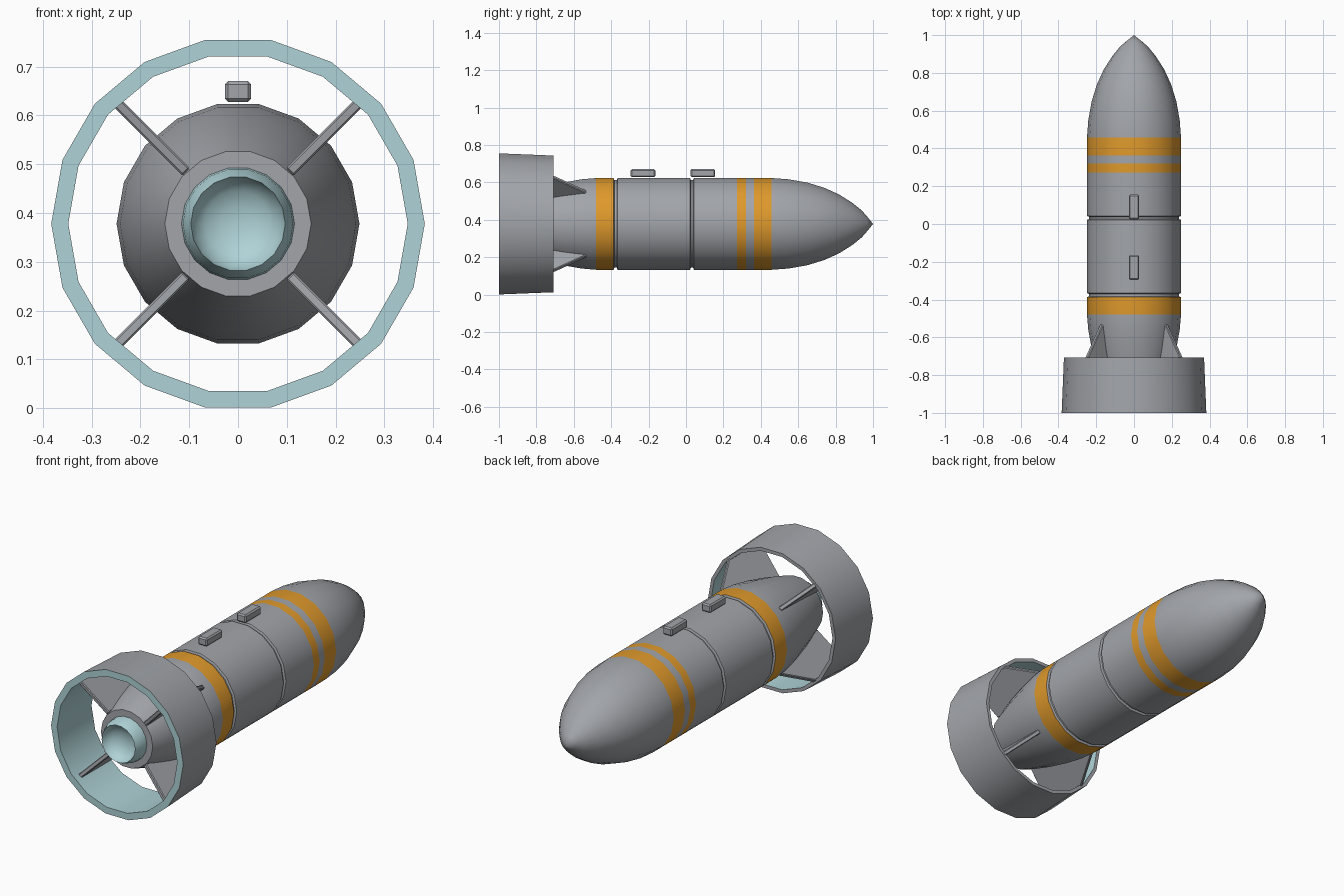
import bpy, bmesh, math
from mathutils import Vector, Matrix

if "Cube" in bpy.data.objects:
    bpy.data.objects.remove(bpy.data.objects["Cube"])

SIDES = 18
ZC = 0.378  # height of the long axis


def material(name, rgb):
    m = bpy.data.materials.new(name)
    m.diffuse_color = (*rgb, 1)
    m.use_nodes = True
    m.node_tree.nodes["Principled BSDF"].inputs["Base Color"].default_value = m.diffuse_color
    return m


GREY = material("steel grey", (0.36, 0.375, 0.40))
ORANGE = material("warning orange", (0.74, 0.32, 0.025))
TEAL = material("pale teal", (0.43, 0.65, 0.68))


def finish(name, bm, mats, smooth=None):
    bmesh.ops.recalc_face_normals(bm, faces=bm.faces)
    me = bpy.data.meshes.new(name)
    bm.to_mesh(me)
    bm.free()
    for m in mats:
        me.materials.append(m)
    ob = bpy.data.objects.new(name, me)
    bpy.context.collection.objects.link(ob)
    if smooth:
        bpy.ops.object.select_all(action='DESELECT')
        ob.select_set(True)
        bpy.context.view_layer.objects.active = ob
        bpy.ops.object.shade_smooth_by_angle(angle=math.radians(smooth))
    return ob


def lathe(name, profile, mats, rule=lambda i: 0, closed=False):
    """Spin (y, radius) points round the long axis; rule gives the colour of each band."""
    bm = bmesh.new()
    rings = []
    for y, r in profile:
        if r == 0:
            rings.append([bm.verts.new((0, y, ZC))] * SIDES)
        else:
            angles = [2 * math.pi * k / SIDES for k in range(SIDES)]
            rings.append([bm.verts.new((r * math.cos(a), y, ZC + r * math.sin(a))) for a in angles])
    for i in range(len(rings) if closed else len(rings) - 1):
        a, b = rings[i], rings[(i + 1) % len(rings)]
        for k in range(SIDES):
            n = (k + 1) % SIDES
            quad = list(dict.fromkeys((a[k], a[n], b[n], b[k])))
            bm.faces.new(quad).material_index = rule(i)
    return finish(name, bm, mats, 32)


# Main body: tail end, taper, grooved barrel, pointed nose
R = 0.249
body = [(-0.92, 0), (-0.92, 0.15), (-0.86, 0.171), (-0.77, 0.198), (-0.66, 0.224), (-0.56, 0.242),
        (-0.48, R), (-0.387, R), (-0.383, 0.238), (-0.37, 0.238), (-0.366, R),
        (0.022, R), (0.026, 0.238), (0.038, 0.238), (0.042, R),
        (0.273, R), (0.32, R), (0.363, R), (0.457, R),
        (0.55, 0.242), (0.65, 0.224), (0.74, 0.196), (0.82, 0.159),
        (0.89, 0.114), (0.94, 0.073), (0.97, 0.038), (1.0, 0)]
stripes = {-0.48, 0.273, 0.363}
lathe("body", body, [GREY, ORANGE], lambda i: int(body[i][0] in stripes))

# Exhaust nozzle with a hollow bowl
lathe("nozzle", [(-0.91, 0.117), (-0.95, 0.113), (-0.99, 0.097), (-0.965, 0.089),
                 (-0.945, 0.068), (-0.932, 0.036), (-0.928, 0)], [TEAL])

# Tail ring: pale inside and rear rim
lathe("tail_ring", [(-1.0, 0.383), (-0.708, 0.371), (-0.708, 0.353), (-1.0, 0.348)],
      [GREY, TEAL], lambda i: int(i >= 2), closed=True)


def bevel(ob, width):
    mod = ob.modifiers.new("bevel", 'BEVEL')
    mod.width = width
    mod.segments = 1


# Four diagonal fins joining body and ring
outline = [(-0.53, 0.243), (-0.708, 0.357), (-0.96, 0.352), (-0.925, 0.15), (-0.75, 0.17), (-0.6, 0.21)]
for k in range(4):
    bm = bmesh.new()
    rot = Matrix.Rotation(math.radians(45 + 90 * k), 3, 'Y')
    sides = [[bm.verts.new(rot @ Vector((r, y, t)) + Vector((0, 0, ZC))) for y, r in outline]
             for t in (-0.011, 0.011)]
    bm.faces.new(sides[0])
    bm.faces.new(sides[1][::-1])
    for i in range(len(outline)):
        j = (i + 1) % len(outline)
        bm.faces.new((sides[0][i], sides[0][j], sides[1][j], sides[1][i]))
    bevel(finish(f"fin_{k + 1}", bm, [GREY]), 0.004)

# Two hanging lugs on top
for k, y in enumerate((-0.23, 0.09)):
    bm = bmesh.new()
    bmesh.ops.create_cube(bm, size=1)
    bmesh.ops.scale(bm, vec=(0.054, 0.132, 0.043), verts=bm.verts)
    bmesh.ops.translate(bm, vec=(0, y, 0.649), verts=bm.verts)
    bevel(finish(f"lug_{k + 1}", bm, [GREY]), 0.007)
